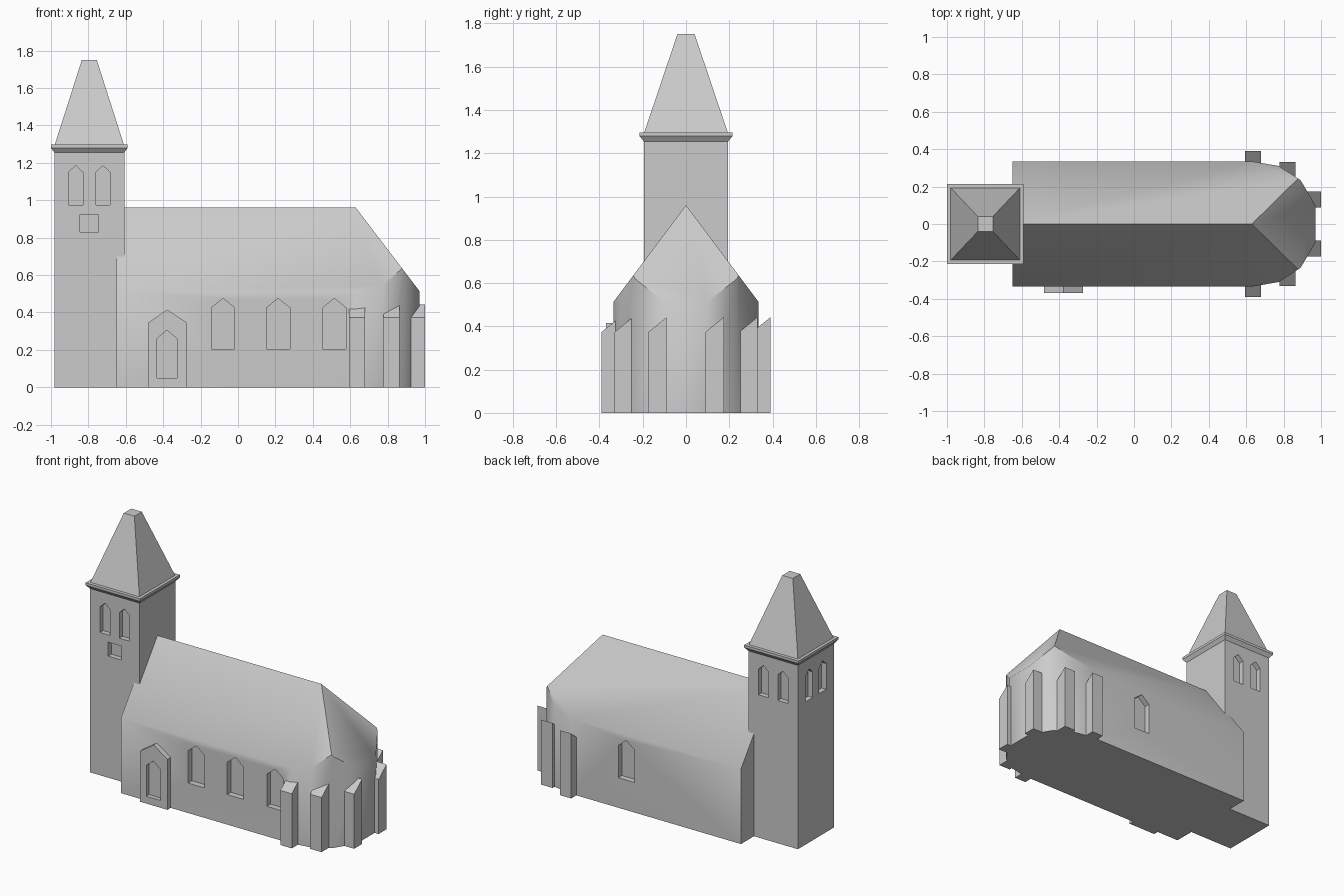
import bpy, bmesh, math
from mathutils import Vector

if "Cube" in bpy.data.objects:
    bpy.data.objects.remove(bpy.data.objects["Cube"])

stone = bpy.data.materials.new("pale grey stone")
stone.diffuse_color = (0.6, 0.6, 0.6, 1)
stone.use_nodes = True
stone.node_tree.nodes["Principled BSDF"].inputs["Base Color"].default_value = stone.diffuse_color


def finish(name, bm, angle=None):
    bmesh.ops.recalc_face_normals(bm, faces=bm.faces[:])
    me = bpy.data.meshes.new(name)
    bm.to_mesh(me)
    bm.free()
    ob = bpy.data.objects.new(name, me)
    bpy.context.collection.objects.link(ob)
    me.materials.append(stone)
    return ob


def extrude(bm, pts, vec):
    """Close a prism from a planar outline pushed along vec."""
    vec = Vector(vec)
    a = [bm.verts.new(p) for p in pts]
    b = [bm.verts.new(Vector(p) + vec) for p in pts]
    bm.faces.new(a)
    bm.faces.new(b[::-1])
    n = len(a)
    for i in range(n):
        j = (i + 1) % n
        bm.faces.new((a[i], b[i], b[j], a[j]))


def rings(name, cx, levels):
    """Stack of rectangles: (half x, half y, z)."""
    bm = bmesh.new()
    loops = [[bm.verts.new((cx + sx * hx, sy * hy, z))
              for sx, sy in ((-1, -1), (1, -1), (1, 1), (-1, 1))] for hx, hy, z in levels]
    bm.faces.new(loops[0])
    bm.faces.new(loops[-1])
    for a, b in zip(loops, loops[1:]):
        for i in range(4):
            j = (i + 1) % 4
            bm.faces.new((a[i], a[j], b[j], b[i]))
    return finish(name, bm)


def arch(c, w, z0, z1, peak):
    """Pointed opening outline as (across, height) pairs."""
    return [(c - w, z0), (c + w, z0), (c + w, z1), (c, peak), (c - w, z1)]


def carve(ob, openings, depth):
    """Cut recesses: (outline, axis, wall position, outward sign)."""
    bm = bmesh.new()
    for pts, axis, wall, sign in openings:
        start = wall - sign * depth
        push = sign * (depth + 0.05)
        if axis == 'y':
            extrude(bm, [(u, start, z) for u, z in pts], (0, push, 0))
        else:
            extrude(bm, [(start, u, z) for u, z in pts], (push, 0, 0))
    cutter = finish("cutter", bm)
    cutter.hide_render = True
    mod = ob.modifiers.new("openings", 'BOOLEAN')
    mod.operation = 'DIFFERENCE'
    mod.solver = 'EXACT'
    mod.object = cutter
    dg = bpy.context.evaluated_depsgraph_get()
    me = bpy.data.meshes.new_from_object(ob.evaluated_get(dg))
    ob.modifiers.clear()
    ob.data = me
    bpy.data.objects.remove(cutter)


# Tower with paired belfry openings on three sides and a square one in front
TX = -0.795
tower = rings("tower", TX, [(0.187, 0.195, 0), (0.187, 0.195, 1.265)])
cuts = []
for d in (-0.073, 0.073):
    for s in (-1, 1):
        cuts.append((arch(TX + d, 0.038, 0.975, 1.15, 1.185), 'y', s * 0.195, s))
    cuts.append((arch(d, 0.038, 0.975, 1.15, 1.185), 'x', TX - 0.187, -1))
cuts.append(([(-0.845, 0.83), (-0.745, 0.83), (-0.745, 0.925), (-0.845, 0.925)], 'y', -0.195, -1))
carve(tower, cuts, 0.035)

# Cornice and spire
rings("cornice", TX, [(0.187, 0.195, 1.255), (0.205, 0.215, 1.28), (0.205, 0.215, 1.297)])
rings("spire", TX, [(0.187, 0.195, 1.29), (0.04, 0.04, 1.75)])

# Nave and apse: a tall plan prism trimmed by three roof planes
half = [(-0.65, 0.335), (0.63, 0.335), (0.775, 0.31), (0.89, 0.235), (0.97, 0.1)]
plan = [(x, -y, 0) for x, y in half] + [(x, y, 0) for x, y in half[::-1]]
bm = bmesh.new()
extrude(bm, plan, (0, 0, 1.2))
for normal in ((0, 1.333, 1), (0, -1.333, 1), (1.31, 0, 1)):
    cut = bmesh.ops.bisect_plane(bm, geom=bm.verts[:] + bm.edges[:] + bm.faces[:],
                                 plane_co=(0.63, 0, 0.96), plane_no=normal, clear_outer=True)
    bmesh.ops.holes_fill(bm, edges=[e for e in bm.edges if e.is_boundary], sides=0)
nave = finish("nave", bm)
win = [(arch(c, 0.062, 0.205, 0.425, 0.475), 'y', -0.335, -1) for c in (-0.08, 0.215, 0.515)]
win.append((arch(0.215, 0.062, 0.205, 0.425, 0.475), 'y', 0.335, 1))
carve(nave, win, 0.04)
bpy.context.view_layer.objects.active = nave
nave.select_set(True)
bpy.ops.object.shade_smooth_by_angle(angle=math.radians(40))
nave.select_set(False)

# Gabled porch with door recess
bm = bmesh.new()
extrude(bm, [(x, -0.37, z) for x, z in arch(-0.378, 0.104, 0, 0.345, 0.415)], (0, 0.08, 0))
porch = finish("porch", bm)
carve(porch, [(arch(-0.38, 0.054, 0.05, 0.26, 0.305), 'y', -0.37, -1)], 0.03)

# Buttresses: identical blocks with tops rising towards the back
for i, (x, y) in enumerate(((0.637, 0.348), (0.82, 0.288), (0.957, 0.132))):
    for s, side in ((-1, "front"), (1, "back")):
        bm = bmesh.new()
        y0, y1 = s * y - 0.043, s * y + 0.043
        extrude(bm, [(x - 0.043, y0, 0), (x - 0.043, y1, 0),
                     (x - 0.043, y1, 0.443), (x - 0.043, y0, 0.373)], (0.086, 0, 0))
        finish(f"{side}_buttress_{i + 1}", bm)
